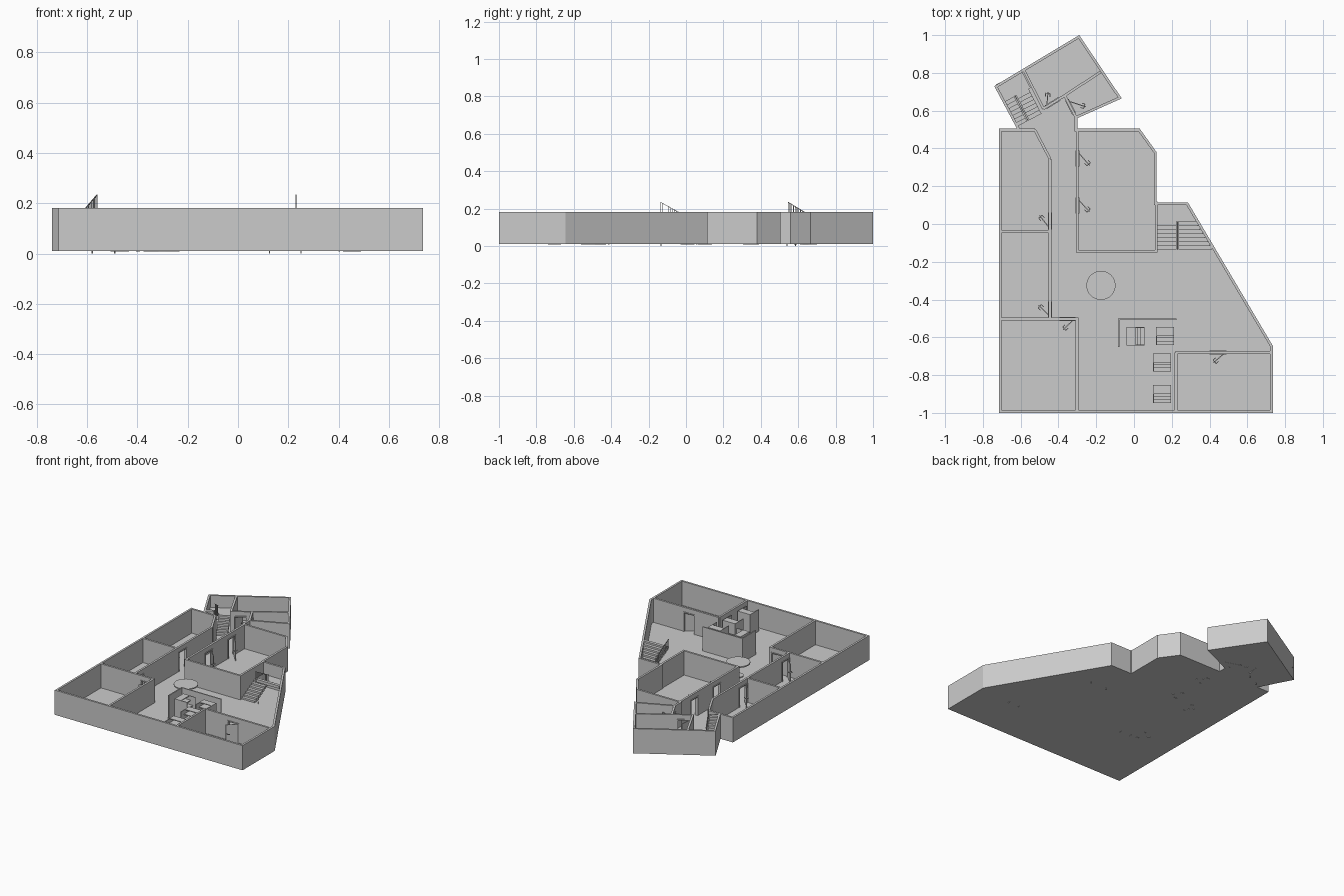
import bpy, bmesh, math
from mathutils import Vector, Matrix

if "Cube" in bpy.data.objects:
    bpy.data.objects.remove(bpy.data.objects["Cube"])

Z0, ZF, ZT = 0.010, 0.014, 0.182      # underside, floor level, wall top
T = 0.014                             # wall thickness
DOOR_TOP = 0.150


def finish(name, bm, matrix=None):
    bmesh.ops.recalc_face_normals(bm, faces=bm.faces)
    mesh = bpy.data.meshes.new(name)
    bm.to_mesh(mesh)
    bm.free()
    ob = bpy.data.objects.new(name, mesh)
    if matrix:
        ob.matrix_world = matrix
    bpy.context.collection.objects.link(ob)
    return ob


def prism(bm, pts, z0, z1):
    lo = [bm.verts.new((x, y, z0)) for x, y in pts]
    hi = [bm.verts.new((x, y, z1)) for x, y in pts]
    bm.faces.new(lo[::-1])
    bm.faces.new(hi)
    n = len(pts)
    for i in range(n):
        j = (i + 1) % n
        bm.faces.new((lo[i], lo[j], hi[j], hi[i]))


def box(bm, x0, x1, y0, y1, z0, z1):
    prism(bm, [(x0, y0), (x1, y0), (x1, y1), (x0, y1)], z0, z1)


def bar(bm, a, b, z0, z1, t):
    a, b = Vector(a), Vector(b)
    d = (b - a).normalized()
    n = Vector((-d.y, d.x)) * t / 2
    prism(bm, [a - n, b - n, b + n, a + n], z0, z1)


# floor slab and outer wall ring
outline = [(-.715, -1), (.735, -1), (.735, -.645), (.285, .115), (.12, .115),
           (.12, .38), (.03, .505), (-.30, .505), (-.30, .56), (-.065, .665),
           (-.29, 1), (-.74, .73), (-.62, .505), (-.715, .505)]
bm = bmesh.new()
prism(bm, outline, Z0, ZF)
finish("floor", bm)


def inset(pts, t):
    out = []
    for i, p in enumerate(pts):
        p = Vector(p)
        d1 = (p - Vector(pts[i - 1])).normalized()
        d2 = (Vector(pts[(i + 1) % len(pts)]) - p).normalized()
        n1, n2 = Vector((-d1.y, d1.x)), Vector((-d2.y, d2.x))
        out.append(p + (n1 + n2) * t / (1 + n1.dot(n2)))
    return out


bm = bmesh.new()
inner = inset(outline, T)
rings = [[bm.verts.new((p[0], p[1], z)) for p in pts]
         for pts, z in ((outline, Z0), (outline, ZT), (inner, ZT), (inner, Z0))]
for r in range(4):
    a, b = rings[r], rings[(r + 1) % 4]
    for i in range(len(outline)):
        j = (i + 1) % len(outline)
        bm.faces.new((a[i], a[j], b[j], b[i]))
finish("outer_wall", bm)


# door: frame, open leaf and handle
def door(name, p, d, hinge, latch, tip):
    bm = bmesh.new()
    s = 1 if latch > hinge else -1
    at = lambda k: p + d * k
    bar(bm, at(hinge), at(hinge + s * .006), .008, DOOR_TOP, .022)
    bar(bm, at(latch - s * .006), at(latch), .008, DOOR_TOP, .022)
    bar(bm, at(hinge), at(latch), DOOR_TOP - .006, DOOR_TOP + .001, .022)
    h, tip = at(hinge + s * .006), Vector(tip)
    bar(bm, h, tip, .009, DOOR_TOP - .007, .005)
    u = (tip - h).normalized()
    n = Vector((-u.y, u.x))
    c = tip - u * .008
    bar(bm, c - n * .012, c + n * .012, .078, .082, .004)
    for side in (-1, 1):
        e = c + n * .012 * side
        bar(bm, e, e - u * .018, .078, .082, .004)
    finish(name, bm)


# inner walls with door openings
def wall(name, p, q, doors=()):
    p, q = Vector(p), Vector(q)
    d = (q - p).normalized()
    bm = bmesh.new()
    start = 0
    for i, (hinge, latch, tip) in enumerate(doors):
        a, b = sorted((hinge, latch))
        bar(bm, p + d * start, p + d * a, Z0, ZT, T)
        bar(bm, p + d * a, p + d * b, DOOR_TOP, ZT, T)
        door(f"{name}_door_{i + 1}", p, d, hinge, latch, tip)
        start = b
    bar(bm, p + d * start, q, Z0, ZT, T)
    finish(name, bm)


wall("west_rooms_wall", (-.445, .345), (-.445, -.503),
     [(.375, .285, (-.50, .045)), (.84, .755, (-.505, -.43))])
wall("west_rooms_chamfer", (-.525, .498), (-.445, .345))
wall("west_rooms_north_wall", (-.62, .498), (-.525, .498))
wall("west_rooms_divider", (-.71, -.04), (-.445, -.04))
wall("southwest_room_wall", (-.71, -.503), (-.295, -.503), [(.40, .315, (-.375, -.56))])
wall("southwest_room_side", (-.302, -.503), (-.302, -.99))
wall("centre_room_west_wall", (-.30, .505), (-.30, -.15),
     [(.115, .20, (-.235, .31)), (.365, .45, (-.235, .065))])
wall("centre_room_south_wall", (-.305, -.145), (.125, -.145))
wall("centre_room_east_wall", (.118, .12), (.118, -.15))
wall("southeast_room_wall", (.22, -.68), (.73, -.68), [(.27, .18, (.42, -.735))])
wall("southeast_room_side", (.222, -.68), (.222, -.99))
wall("north_room_divider", (-.367, .68), (-.177, .805))
wall("stairwell_wall", (-.583, .815), (-.48, .61))
wall("north_room_wall", (-.48, .61), (-.367, .68), [(.015, .1, (-.455, .70))])
wall("northeast_room_wall", (-.367, .68), (-.305, .56), [(.025, .11, (-.255, .62))])
bm = bmesh.new()
bar(bm, (-.085, -.505), (.225, -.505), Z0, ZT, .008)
bar(bm, (-.08, -.505), (-.08, -.65), Z0, ZT, .008)
finish("screen_partition", bm)


# two-flight stair with baluster railing; flights run towards local -y
def stair(name, origin, angle, lower_sign, w_low, w_up, landing, flare=0):
    m = Matrix.Translation((*origin, 0)) @ Matrix.Rotation(angle, 4, 'Z')
    n, run = 7, .148
    tread, mid = run / n, .098
    rise = (mid - ZF) / n
    steps = bmesh.new()
    for i in range(n):
        y1 = -i * tread
        y0 = y1 - tread
        for sgn, w, z in ((lower_sign, w_low, mid - i * rise),
                          (-lower_sign, w_up - flare * y1, mid + (i + 1) * rise)):
            xs = sorted((sgn * .006, sgn * w))
            box(steps, *xs, y0, y1, max(z - 1.6 * rise, Z0), z)
    prism(steps, landing, mid - .01, mid)
    finish(name + "_steps", steps, m)
    rail = bmesh.new()
    foot, top = mid + .002, .180
    for i in range(15):
        y = -run * i / 14
        k = i / 14
        z = foot + (top - foot) * k
        box(rail, -.0012, .0012, y - .0012, y + .0012, z - .02, z + .053)
    for lift in (0, .052):
        vs = [rail.verts.new((x, y, z + dz + lift)) for y, z in ((0, foot), (-run, top))
              for x, dz in ((-.002, 0), (.002, 0), (.002, .003), (-.002, .003))]
        for i in range(4):
            j = (i + 1) % 4
            rail.faces.new((vs[i], vs[j], vs[j + 4], vs[i + 4]))
        rail.faces.new(vs[:4])
        rail.faces.new(vs[4:])
    for sgn in (-1, 1):               # newel feet
        x = sgn * (w_low if sgn == lower_sign else .02)
        box(rail, x - .002, x + .002, -run, -run + .004, 0, .03)
    finish(name + "_railing", rail, m)


stair("east_stair", (.23, .012), 0, -1, .105, .108,
      [(-.105, 0), (.112, 0), (.05, .095), (-.105, .095)], .59)
stair("north_stair", (-.629, .678), math.radians(27.5), 1, .08, .066,
      [(-.066, 0), (.092, 0), (.092, .10), (-.066, .10)])

# round table
bm = bmesh.new()
for r, z0, z1 in ((.077, .104, .112), (.008, ZF, .104), (.035, ZF, .020)):
    prism(bm, [(r * math.cos(a), r * math.sin(a))
               for a in (k * math.tau / 32 for k in range(32))], z0, z1)
finish("round_table", bm, Matrix.Translation((-.175, -.325, 0)))

# shelved cabinets, open towards local -y
for i, (x, y, ang) in enumerate([(.008, -.594, 90), (.165, -.592, 0),
                                 (.149, -.733, 0), (.149, -.90, 0)]):
    bm = bmesh.new()
    w, h = .048, .165
    box(bm, -w, w, w - .006, w, ZF, h)
    for s in (-1, 1):
        box(bm, *sorted((s * w, s * (w - .005))), -w, w, ZF, h)
    for z, front in ((.02, -w), (.06, -w), (.10, -.03), (.132, -.012), (h - .005, 0)):
        box(bm, -w, w, front, w, z, z + .005)
    finish(f"cabinet_{i + 1}", bm,
           Matrix.Translation((x, y, 0)) @ Matrix.Rotation(math.radians(ang), 4, 'Z'))
